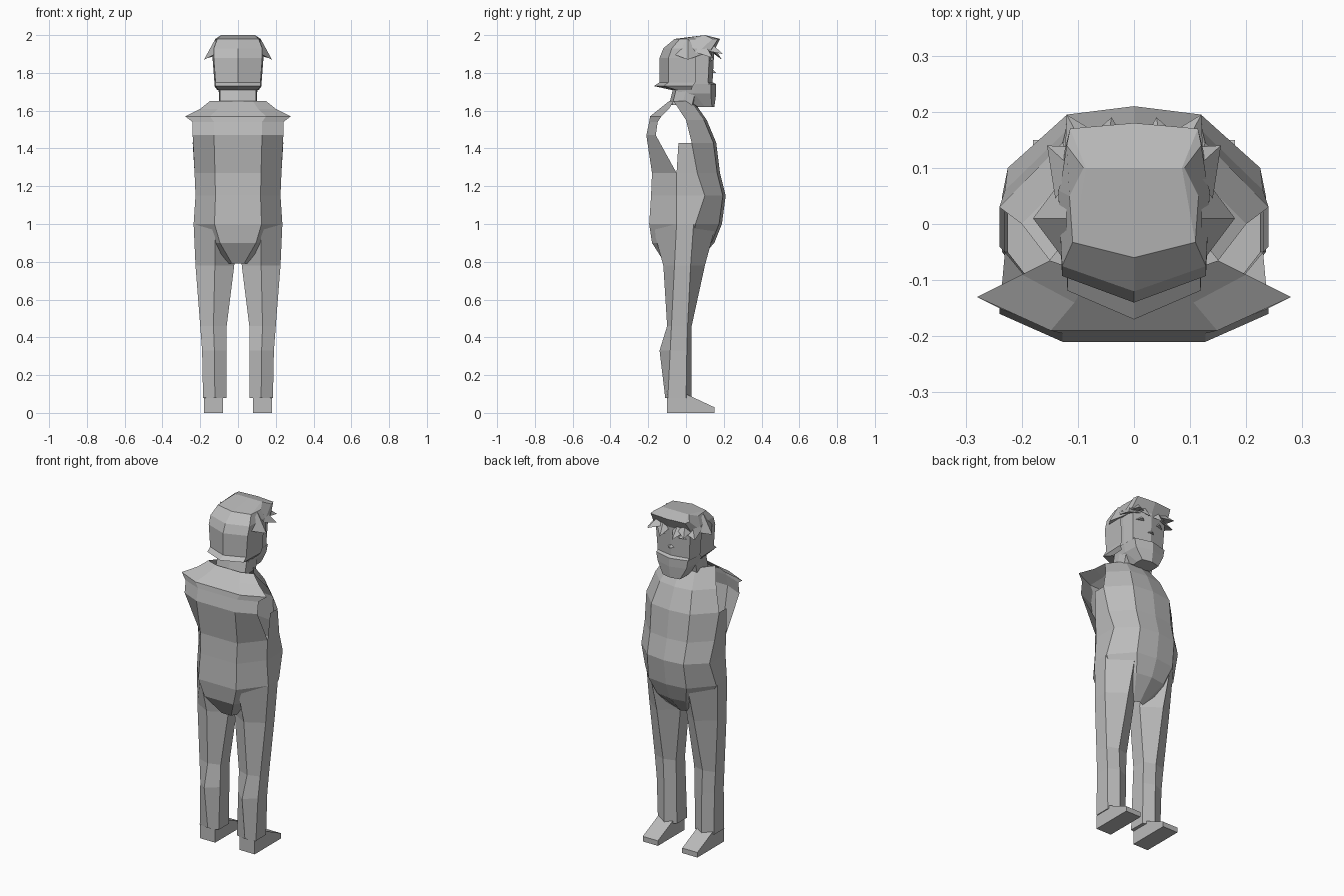
import bpy
import bmesh
from mathutils import Vector

old = bpy.data.objects.get("Cube")
if old:
    bpy.data.objects.remove(old, do_unlink=True)

grey = bpy.data.materials.new("plain_grey")
grey.use_nodes = True
colour = (0.5, 0.5, 0.5, 1)
grey.diffuse_color = colour
grey.node_tree.nodes["Principled BSDF"].inputs["Base Color"].default_value = colour


def finish(name, bm, mirrored=True):
    """Weld, mirror across x, and turn the bmesh into a flat shaded object."""
    bmesh.ops.remove_doubles(bm, verts=bm.verts, dist=0.001)
    if mirrored:
        geometry = bm.verts[:] + bm.edges[:] + bm.faces[:]
        bmesh.ops.mirror(bm, geom=geometry, axis='X', merge_dist=0.001)
    bmesh.ops.recalc_face_normals(bm, faces=bm.faces)
    mesh = bpy.data.meshes.new(name)
    bm.to_mesh(mesh)
    bm.free()
    mesh.materials.append(grey)
    part = bpy.data.objects.new(name, mesh)
    bpy.context.collection.objects.link(part)


def skin(bm, rows, closed=False, capped=False):
    """Skin rows of points; closed joins each row into a ring."""
    grid = [[bm.verts.new(point) for point in row] for row in rows]
    for lower, upper in zip(grid, grid[1:]):
        count = len(lower)
        for i in range(count if closed else count - 1):
            j = (i + 1) % count
            bm.faces.new((lower[i], lower[j], upper[j], upper[i]))
    if capped:
        bm.faces.new(grid[0])
        bm.faces.new(grid[-1])


def torso_row(z, width, back=0, front=0, side_back=-0.05, side_front=0.04):
    """Half section from the spine, round the flat side, to the breastbone."""
    panel = width * 0.53
    return [(0, back, z), (panel, back, z), (width, side_back, z),
            (width, side_front, z), (panel, front - 0.015, z), (0, front, z)]


def leg_row(z, inner, outer, back, front):
    """Six sided section; the flat outer side drifts back toward the heel."""
    ridge = (inner + outer) / 2
    side_back = z * 0.05 - 0.1
    side_front = z * z * 0.04
    return [(ridge, back, z), (outer, side_back, z), (outer, side_front, z),
            (ridge, front, z), (inner, side_front, z), (inner, side_back, z)]


def head_row(z, width, back, front):
    """Half of a rounded box section, from back centre to front centre."""
    middle = (back + front) / 2
    inset = (middle - back) / 4
    corner = width * 0.95
    return [(0, back, z), (corner, back + inset, z), (width, middle, z),
            (corner, front - inset, z), (0, front, z)]


def lock(bm, root, tip, spread):
    """A pyramid pointing from a triangle around the root to the tip."""
    root, tip = Vector(root), Vector(tip)
    up = Vector((0, 0, 1))
    sideways = (tip - root).cross(up).normalized() * spread
    corners = (root - sideways, root + sideways, root + up * spread)
    base = [bm.verts.new(corner) for corner in corners]
    point = bm.verts.new(tip)
    bm.faces.new(base)
    for i in range(len(base)):
        bm.faces.new((base[i - 1], base[i], point))


# Torso: full lower body, then back and front shells around open armholes
bm = bmesh.new()
chest = torso_row(1.27, 0.23, back=-0.18, front=0.18, side_front=0.06)
bust = torso_row(1.43, 0.24, front=0.16, side_back=-0.04, side_front=0.03)
yoke = torso_row(1.65, 0.15, back=-0.09, front=0.04, side_back=-0.065, side_front=-0.065)
skin(bm, [
    torso_row(0.79, 0.06, back=-0.11, front=0.05),
    torso_row(0.9, 0.18, back=-0.18, front=0.15),
    torso_row(1, 0.235, back=-0.195, front=0.19, side_front=0.05),
    torso_row(1.15, 0.225, back=-0.185, front=0.21, side_front=0.1),
    chest])
shoulder_blades = torso_row(1.47, 0.24, back=-0.21, side_back=-0.16)
armhole_tops = torso_row(1.54, 0.24, back=-0.195, side_back=-0.15)
shoulder_tips = torso_row(1.57, 0.28, back=-0.19, side_back=-0.13)
collar = torso_row(1.61, 0.2, back=-0.14, side_back=-0.09)
skin(bm, [row[:3] for row in
          (chest, shoulder_blades, armhole_tops, shoulder_tips, collar, yoke)])
skin(bm, [chest[2:], bust[2:]])
collarbone = torso_row(1.55, 0.2, front=0.11, side_front=0)
skin(bm, [row[3:] for row in (bust, collarbone, yoke)])
finish("torso", bm)

# Legs, with the calf ridge pushed out behind
bm = bmesh.new()
skin(bm, [
    leg_row(1, inner=0.01, outer=0.235, back=-0.18, front=0.16),
    leg_row(0.78, inner=0.02, outer=0.225, back=-0.12, front=0.1),
    leg_row(0.46, inner=0.06, outer=0.2, back=-0.1, front=0.03),
    leg_row(0.33, inner=0.06, outer=0.19, back=-0.14, front=0.03),
    leg_row(0.08, inner=0.06, outer=0.185, back=-0.11, front=0.03),
], closed=True, capped=True)
finish("legs", bm)

# Feet: wedges that drop toward the toe
bm = bmesh.new()
inner, outer = 0.08, 0.18
skin(bm, [[(inner, y, 0), (outer, y, 0), (outer, y, height), (inner, y, height)]
          for y, height in ((-0.1, 0.08), (0, 0.1), (0.15, 0.03))],
     closed=True, capped=True)
finish("feet", bm)

# Neck, leaning forward out of the collar
bm = bmesh.new()
skin(bm, [head_row(1.63, 0.1, back=-0.09, front=0.05),
          head_row(1.75, 0.1, back=-0.06, front=0.08)])
finish("neck", bm)

# Face, and the bearded jaw below it
bm = bmesh.new()
skin(bm, [head_row(1.74, 0.11, back=-0.05, front=0.14),
          head_row(1.93, 0.12, back=-0.05, front=0.15)])
finish("face", bm)

bm = bmesh.new()
skin(bm, [head_row(1.62, 0.06, back=0.05, front=0.15),
          head_row(1.69, 0.1, back=-0.07, front=0.16),
          head_row(1.74, 0.11, back=-0.07, front=0.16),
          head_row(1.76, 0.1, back=-0.06, front=0.12)], capped=True)
finish("jaw", bm)

# Nose and brows
bm = bmesh.new()
lock(bm, root=(0, 0.13, 1.8), tip=(0, 0.16, 1.8), spread=0.03)
finish("nose", bm, mirrored=False)
bm = bmesh.new()
lock(bm, root=(0.06, 0.12, 1.86), tip=(0.06, 0.15, 1.87), spread=0.04)
finish("brows", bm)

# Hair: from the flared nape, over the crown, to a cap over the forehead
bm = bmesh.new()
hair_rows = [
    head_row(1.71, 0.11, back=-0.08, front=0.14),
    head_row(1.73, 0.125, back=-0.17, front=0.24),
    head_row(1.75, 0.125, back=-0.14, front=0.24),
    head_row(1.88, 0.135, back=-0.14, front=0.24),
    head_row(1.93, 0.135, back=-0.12, front=0.24),
    head_row(1.98, 0.115, back=-0.06, front=0.16),
    head_row(2, 0.09, back=0.1, front=0.1),
    head_row(1.98, 0.12, back=0.18, front=0.1),
    head_row(1.92, 0.13, back=0.15, front=0)]
skin(bm, [row[:3] for row in hair_rows])
temple = [row[2] for row in hair_rows[4:]]
bm.faces.new([bm.verts.new(point) for point in temple])
finish("hair", bm)

# Side locks and fringe
bm = bmesh.new()
lock(bm, root=(0.12, 0.01, 1.9), tip=(0.18, 0.01, 1.87), spread=0.08)
lock(bm, root=(0.1, 0.09, 1.91), tip=(0.155, 0.14, 1.88), spread=0.06)
lock(bm, root=(0.08, 0.12, 1.92), tip=(0.12, 0.195, 1.9), spread=0.05)
lock(bm, root=(0.05, 0.13, 1.92), tip=(0.04, 0.19, 1.87), spread=0.05)
finish("fringe", bm)
